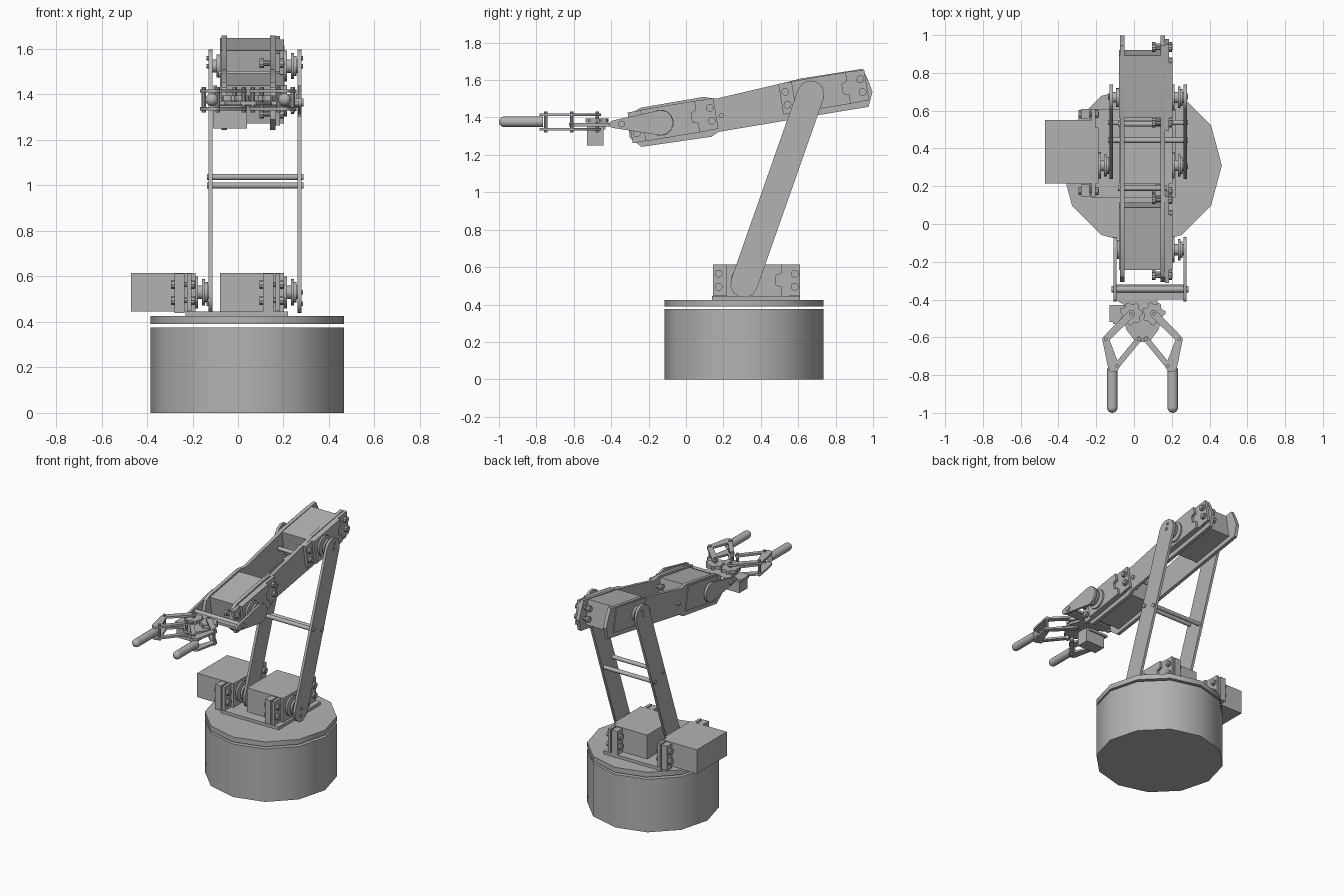
import bpy, bmesh, math
from mathutils import Matrix, Vector

if "Cube" in bpy.data.objects:
    bpy.data.objects.remove(bpy.data.objects["Cube"])

GREY = (0.45, 0.45, 0.45, 1)
grey = bpy.data.materials.new("plain_grey")
grey.use_nodes = True
grey.diffuse_color = GREY
grey.node_tree.nodes["Principled BSDF"].inputs["Base Color"].default_value = GREY


# --- helpers -------------------------------------------------------------
def place(axis, u, v, w):
    """Point (u, v) of an outline at depth w along the extrusion axis."""
    return {"x": (w, u, v), "y": (u, w, v), "z": (u, v, w)}[axis]


def prism(bm, pts, axis, lo, hi):
    a = [bm.verts.new(place(axis, u, v, lo)) for u, v in pts]
    b = [bm.verts.new(place(axis, u, v, hi)) for u, v in pts]
    bm.faces.new(a)
    bm.faces.new(b)
    for i in range(len(pts)):
        j = (i + 1) % len(pts)
        bm.faces.new((a[i], a[j], b[j], b[i]))


def box(bm, x, y, z):
    prism(bm, [(x[0], y[0]), (x[1], y[0]), (x[1], y[1]), (x[0], y[1])], "z", *z)


def circle(c, r, n=16):
    return [(c[0] + r * math.cos(math.tau * i / n), c[1] + r * math.sin(math.tau * i / n)) for i in range(n)]


def stadium(p, q, r1, r2, n=6):
    """Rounded link outline from p to q."""
    t = math.atan2(q[1] - p[1], q[0] - p[0])
    out = []
    for c, r, start in ((p, r1, t + math.pi / 2), (q, r2, t - math.pi / 2)):
        for i in range(n + 1):
            a = start + math.pi * i / n
            out.append((c[0] + r * math.cos(a), c[1] + r * math.sin(a)))
    return out


def finish(name, bm, matrix=None):
    bmesh.ops.recalc_face_normals(bm, faces=bm.faces)
    for f in bm.faces:
        f.smooth = True
    for e in bm.edges:
        e.smooth = e.calc_face_angle(0) < math.radians(35)
    me = bpy.data.meshes.new(name)
    bm.to_mesh(me)
    bm.free()
    me.materials.append(grey)
    ob = bpy.data.objects.new(name, me)
    bpy.context.collection.objects.link(ob)
    if matrix:
        ob.matrix_world = matrix
    return ob


def solid(name, pts, axis, lo, hi):
    bm = bmesh.new()
    prism(bm, pts, axis, lo, hi)
    return finish(name, bm)


def servo(name, x, y, z, tilt=0):
    """Motor whose output shaft runs along +x through the local origin."""
    bm = bmesh.new()
    box(bm, (0, 0.265), (-0.095, 0.24), (-0.085, 0.085))
    cover = [(-0.095, -0.085), (0.2, -0.085), (0.2, -0.035), (0.17, -0.025),
             (0.17, 0.025), (0.2, 0.035), (0.2, 0.085), (-0.095, 0.085)]
    prism(bm, cover, "x", 0.265, 0.283)
    for y0, y1, yb in ((-0.165, -0.095, -0.135), (0.24, 0.3, 0.272)):
        box(bm, (0.245, 0.265), (y0, y1), (-0.083, 0.083))
        for zb in (-0.035, 0.035):
            prism(bm, circle((yb, zb), 0.012, 10), "x", 0.18, 0.285)
            prism(bm, circle((yb, zb), 0.021, 10), "x", 0.175, 0.195)
            prism(bm, circle((yb, zb), 0.021, 10), "x", 0.265, 0.282)
    for r, lo, hi in ((0.07, 0.283, 0.295), (0.03, 0.295, 0.345), (0.058, 0.312, 0.326), (0.045, 0.326, 0.338)):
        prism(bm, circle((0, 0), r), "x", lo, hi)
    finish(name, bm, Matrix.Translation((x, y, z)) @ Matrix.Rotation(tilt, 4, "X"))


# --- base ----------------------------------------------------------------
hub = (0.04, 0.31)
solid("base_drum", circle(hub, 0.425, 12), "z", 0, 0.375)
solid("turntable", circle(hub, 0.425, 12), "z", 0.39, 0.425)
bm = bmesh.new()
box(bm, (-0.23, 0.22), (0.14, 0.61), (0.425, 0.446))
for x in (-0.28, 0.11):
    for y in ((0.145, 0.21), (0.555, 0.61)):
        box(bm, (x, x + 0.045), y, (0.44, 0.613))
finish("motor_mount", bm)

# --- motors --------------------------------------------------------------
TILT = math.radians(9.5)
SHOULDER, ELBOW, WRIST = (0.31, 0.53), (0.67, 1.525), (-0.136, 1.372)
servo("shoulder_motor_right", -0.47, *SHOULDER)
servo("shoulder_motor_left", -0.08, *SHOULDER)
servo("elbow_motor", -0.08, *ELBOW, TILT)
servo("wrist_motor", -0.08, *WRIST, TILT)

# --- lower arm -----------------------------------------------------------
for side, x in (("right", -0.13), ("left", 0.262)):
    solid("lower_arm_" + side, stadium((0.31, 0.51), (0.667, 1.525), 0.073, 0.073), "x", x, x + 0.018)
bm = bmesh.new()
for c in ((0.443, 1.037), (0.537, 1.0)):
    prism(bm, circle(c, 0.014, 12), "x", -0.137, 0.287)
finish("lower_arm_ties", bm)
bm = bmesh.new()
for c in (SHOULDER, ELBOW, (0.30, 0.48), (0.68, 1.56)):
    prism(bm, circle(c, 0.01, 8), "x", 0.275, 0.286)
    prism(bm, circle(c, 0.01, 8), "x", -0.138, -0.125)
finish("joint_screws", bm)

# --- upper arm -----------------------------------------------------------
arm = [(0.944, 1.66), (0.97, 1.61), (0.997, 1.537), (0.976, 1.457), (0.72, 1.415), (0.174, 1.323),
       (0.136, 1.297), (-0.238, 1.243), (-0.3, 1.291), (-0.307, 1.345), (-0.28, 1.43),
       (-0.243, 1.452), (0.094, 1.51), (0.158, 1.5), (0.543, 1.59), (0.607, 1.607)]
for side, x in (("right", -0.073), ("left", 0.14)):
    solid("upper_arm_" + side, arm, "x", x, x + 0.024)
bm = bmesh.new()
for c in ((0.19, 1.41), (0.53, 1.49)):
    prism(bm, circle(c, 0.014, 12), "x", -0.085, 0.175)
finish("upper_arm_ties", bm)
bm = bmesh.new()
prism(bm, circle(ELBOW, 0.05), "x", -0.095, -0.073)
prism(bm, circle(ELBOW, 0.028), "x", -0.115, -0.09)
prism(bm, circle(WRIST, 0.05), "x", -0.09, -0.073)
finish("idler_pivots", bm)

# --- wrist ---------------------------------------------------------------
for side, x in (("right", -0.108), ("left", 0.263)):
    solid("wrist_plate_" + side, stadium(WRIST, (-0.39, 1.364), 0.068, 0.02), "x", x, x + 0.016)
bm = bmesh.new()
prism(bm, circle((-0.345, 1.365), 0.018, 12), "x", -0.118, 0.288)
finish("wrist_rod", bm)
palm = [(-0.1, -0.32), (0.263, -0.32), (0.263, -0.4), (0.12, -0.4), (0.15, -0.48), (0.13, -0.56),
        (0.08, -0.625), (0.01, -0.625), (-0.04, -0.56), (-0.06, -0.48), (-0.05, -0.43), (-0.1, -0.4)]
solid("palm", palm, "z", 1.353, 1.37)

# --- gripper -------------------------------------------------------------
bm = bmesh.new()
box(bm, (-0.11, 0.04), (-0.53, -0.44), (1.25, 1.352))
box(bm, (-0.13, 0.02), (-0.52, -0.43), (1.335, 1.352))
finish("gripper_motor", bm)

MID = 0.045
GEAR, ELB, INNER, TIP = (-0.015, -0.475), (-0.15, -0.61), (0.025, -0.61), (-0.09, -0.75)
for side, s in (("right", 1), ("left", -1)):
    def m(p):
        return (MID + s * (p[0] - MID), p[1])

    # toothed gear
    n = 28
    teeth = [(m(GEAR)[0] + r * math.cos(math.tau * i / n), GEAR[1] + r * math.sin(math.tau * i / n))
             for i in range(n) for r in [0.062 if i % 4 < 2 else 0.05]]
    solid("gripper_gear_" + side, teeth, "z", 1.372, 1.395)

    # paired links above and below
    bm = bmesh.new()
    for lo in (1.33, 1.408):
        for p, q, r1, r2 in ((GEAR, ELB, 0.02, 0.018), (INNER, TIP, 0.015, 0.015),
                             (ELB, (-0.108, -0.755), 0.018, 0.03)):
            prism(bm, stadium(m(p), m(q), r1, r2), "z", lo, lo + 0.014)
    finish("gripper_links_" + side, bm)

    bm = bmesh.new()
    for p in (GEAR, ELB, INNER, TIP):
        prism(bm, circle(m(p), 0.01, 10), "z", 1.32, 1.432)
    finish("gripper_pins_" + side, bm)

    # round-ended finger
    fx = m((-0.115, 0))[0]
    bm = bmesh.new()
    prism(bm, circle((fx, 1.377), 0.028), "y", -0.972, -0.765)
    bmesh.ops.create_uvsphere(bm, u_segments=16, v_segments=10, radius=0.028,
                              matrix=Matrix.Translation(Vector((fx, -0.972, 1.377))))
    finish("finger_" + side, bm)
